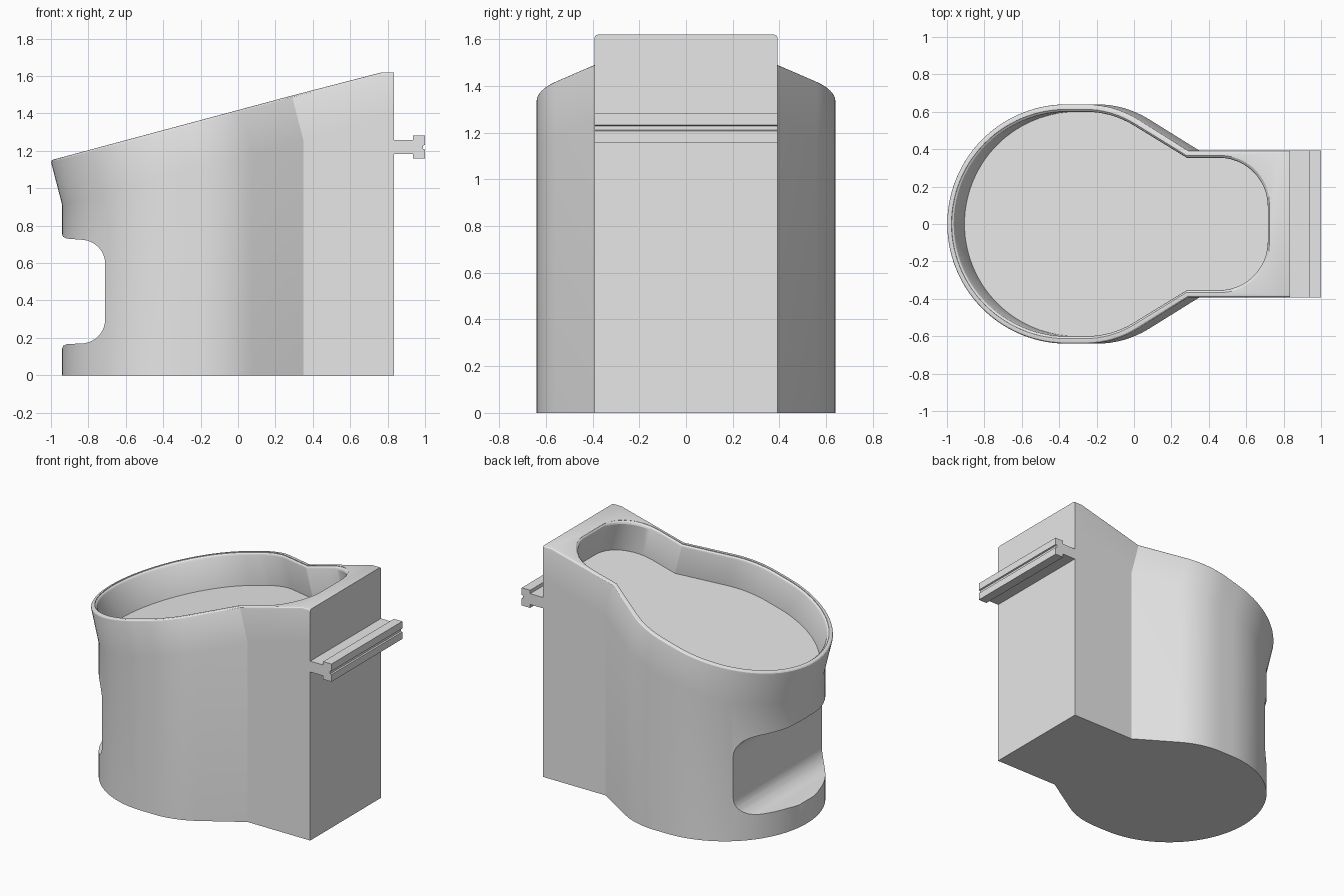
import bpy, bmesh, math
from mathutils import Vector

if "Cube" in bpy.data.objects:
    bpy.data.objects.remove(bpy.data.objects["Cube"])

TILT = math.tan(math.radians(15))       # slope of the rim plane
LEAN = Vector((-0.062, 0, 0.235))       # upper wall leans along the rim normal

grey = bpy.data.materials.new("light grey plastic")
grey.diffuse_color = (0.8, 0.8, 0.8, 1)
grey.use_nodes = True
grey.node_tree.nodes["Principled BSDF"].inputs["Base Color"].default_value = grey.diffuse_color


def bend_z(x):
    return 0.91 + TILT * (x + 0.94)


def arc(cx, cy, r, a0, a1, n):
    return [(cx + r * math.cos(math.radians(a0 + (a1 - a0) * i / n)),
             cy + r * math.sin(math.radians(a0 + (a1 - a0) * i / n))) for i in range(n + 1)]


def half_outline(inset):
    """Round bowl, shoulder curve and start of the neck, for y > 0."""
    r, s = 0.64 - inset, 0.53 - inset
    pts = arc(-0.3, 0, r, 180, 90, 28)
    pts += arc(-0.2, r - s, s, 90, 58, 8)
    pts.append((0.35 - inset * 0.25, 0.392 - inset * 0.95))
    return pts


def mirrored(half):
    """Close a half outline by mirroring it in y."""
    return half + [(x, -y) for x, y in reversed(half) if abs(y) > 1e-5]


def loft(name, rings):
    """Skin between closed rings of equal length, with capped ends."""
    bm = bmesh.new()
    loops = [[bm.verts.new(p) for p in ring] for ring in rings]
    n = len(loops[0])
    for a, b in zip(loops, loops[1:]):
        for i in range(n):
            j = (i + 1) % n
            bm.faces.new((a[i], a[j], b[j], b[i]))
    bm.faces.new(loops[0])
    return bm, loops


def finish(name, bm):
    bmesh.ops.recalc_face_normals(bm, faces=bm.faces)
    me = bpy.data.meshes.new(name)
    bm.to_mesh(me)
    bm.free()
    me.materials.append(grey)
    ob = bpy.data.objects.new(name, me)
    bpy.context.collection.objects.link(ob)
    return ob


def extrude_y(name, profile, half_width):
    rings = [[(x, y, z) for x, z in profile] for y in (-half_width, half_width)]
    bm, loops = loft(name, rings)
    bm.faces.new(loops[-1])
    return finish(name, bm)


def cut(target, cutter):
    mod = target.modifiers.new("cut", 'BOOLEAN')
    mod.operation = 'DIFFERENCE'
    mod.solver = 'EXACT'
    mod.object = cutter
    bpy.ops.object.select_all(action='DESELECT')
    bpy.context.view_layer.objects.active = target
    target.select_set(True)
    bpy.ops.object.modifier_apply(modifier=mod.name)
    bpy.data.objects.remove(cutter)


# Body: upright walls, then a leaning collar below the sloped rim
base = mirrored(half_outline(0) + [(0.77, 0.392), (0.835, 0.392)])
bottom = [(x, y, 0) for x, y in base]
bend = [(x, y, bend_z(x)) for x, y in base]
top = []
for x, y in base:
    tx = x if x > 0.5 else x + LEAN.x
    top.append((tx, y, min(1.62, 1.15 + TILT * (tx + 1))))
bm, loops = loft("body", [bottom, bend, top])
ring = loops[-1]
back = [v for v in ring if v.co.x > 0.76]
bm.faces.new([v for v in ring if v.co.x < 0.8])
bm.faces.new(back)
bm.normal_update()
bm.edges.ensure_lookup_table()
in_ring = set(ring)
rim_edges = [e for e in bm.edges if e.verts[0] in in_ring and e.verts[1] in in_ring
             and abs(e.verts[0].co.y - e.verts[1].co.y) < 0.5]
bmesh.ops.recalc_face_normals(bm, faces=bm.faces)
bmesh.ops.bevel(bm, geom=rim_edges, offset=0.014, segments=3, profile=0.5, affect='EDGES')
body = finish("body", bm)


# Tray pocket: follows the rim, with a rounded far end and an eased lip
def pocket_ring(inset, t):
    half = half_outline(inset)
    y_neck = half[-1][1]
    half += arc(0.513 + (0.04 - inset), y_neck - 0.26, 0.26, 90, 0, 12)
    return [Vector((x, y, bend_z(x))) + LEAN * t for x, y in mirrored(half)]


bm, loops = loft("pocket", [pocket_ring(i, t) for i, t in
                            ((0.04, 0.1), (0.04, 0.93), (0.036, 0.97), (0.027, 1.0), (0.027, 1.25))])
bm.faces.new(loops[-1])
cut(body, finish("pocket_cutter", bm))

# Side opening: rounded slot through the bowl end with a flared mouth
slot = [(-1.1, 0.755), (-0.94, 0.755), (-0.935, 0.74), (-0.915, 0.731)]
slot += arc(-0.84, 0.595, 0.13, 90, 0, 10)
slot += arc(-0.84, 0.30, 0.13, 0, -90, 10)
slot += [(-0.915, 0.167), (-0.935, 0.158), (-0.94, 0.142), (-1.1, 0.142)]
cut(body, extrude_y("slot_cutter", slot, 1.0))

# Mounting rail: T section with a fine groove along its face
rail_half = [(0.83, 0.038), (0.935, 0.038), (0.935, 0.062), (1.0, 0.062),
             (1.0, 0.012), (0.99, 0.009)]
rail_profile = [(x, 1.22 + z) for x, z in rail_half]
rail_profile += [(x, 1.22 - z) for x, z in reversed(rail_half)]
rail = extrude_y("mounting_rail", rail_profile, 0.392)

# Shading
for ob in (body, rail):
    bpy.ops.object.select_all(action='DESELECT')
    bpy.context.view_layer.objects.active = ob
    ob.select_set(True)
    bpy.ops.object.shade_smooth_by_angle(angle=math.radians(25))
